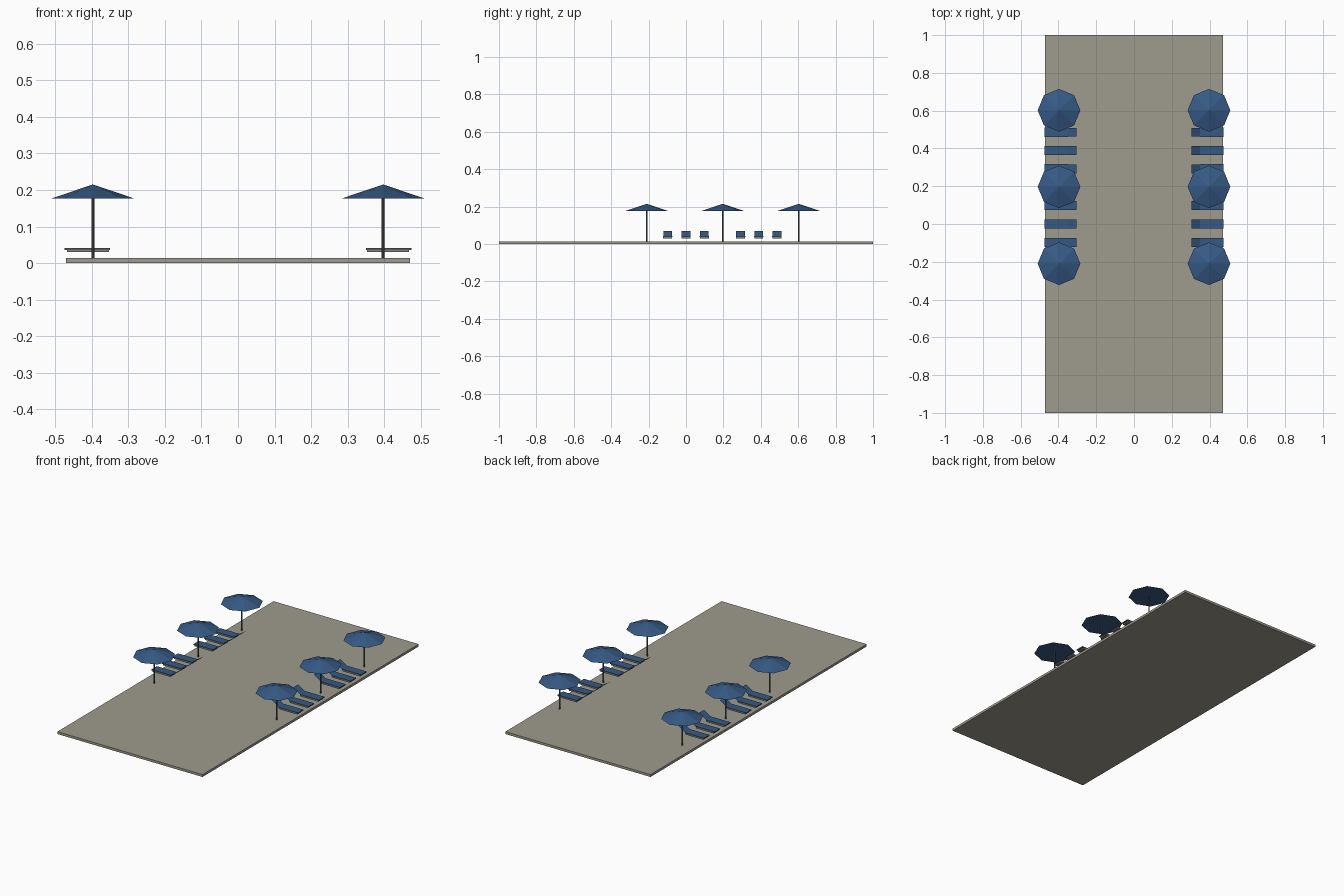
import bpy, bmesh, math
from mathutils import Matrix

if "Cube" in bpy.data.objects:
    bpy.data.objects.remove(bpy.data.objects["Cube"])


def material(name, rgb):
    m = bpy.data.materials.new(name)
    m.diffuse_color = (*rgb, 1)
    m.use_nodes = True
    m.node_tree.nodes["Principled BSDF"].inputs["Base Color"].default_value = m.diffuse_color
    return m


STONE = material("warm grey stone", (0.345, 0.325, 0.27))
BLUE = material("canvas blue", (0.037, 0.102, 0.235))
DARK = material("dark grey metal", (0.11, 0.11, 0.115))
GREY = material("mid grey frame", (0.22, 0.22, 0.22))


def finish(bm, name, *mats):
    mesh = bpy.data.meshes.new(name)
    bm.to_mesh(mesh)
    bm.free()
    for m in mats:
        mesh.materials.append(m)
    ob = bpy.data.objects.new(name, mesh)
    bpy.context.collection.objects.link(ob)
    return ob


def box(name, x0, x1, y0, y1, z0, z1, mat, top=None):
    bm = bmesh.new()
    bmesh.ops.create_cube(bm, size=1)
    for v in bm.verts:
        v.co.x = x0 if v.co.x < 0 else x1
        v.co.y = y0 if v.co.y < 0 else y1
        v.co.z = z0 if v.co.z < 0 else z1
    bmesh.ops.recalc_face_normals(bm, faces=bm.faces)
    if top:  # fabric on the upper face only
        for f in bm.faces:
            f.material_index = 1 if f.normal.z > 0.9 else 0
    return finish(bm, name, mat, *([top] if top else []))


def cone(name, x, y, z0, z1, r0, r1, mat):
    bm = bmesh.new()
    bmesh.ops.create_cone(bm, cap_ends=True, segments=8, radius1=r0, radius2=r1,
                          depth=z1 - z0,
                          matrix=Matrix.Translation((x, y, (z0 + z1) / 2)))
    return finish(bm, name, mat)


def lounger(side, y):
    xs = sorted((side * 0.468, side * 0.353))
    box("lounger_frame", *xs, y - 0.024, y + 0.024, 0.030, 0.0365, GREY)
    xs = sorted((side * 0.475, side * 0.35))
    box("lounger_bed", *xs, y - 0.025, y + 0.025, 0.0365, 0.042, DARK, BLUE)
    # raised backrest: a thin tilted sheet rising towards the middle
    bm = bmesh.new()
    pts = [(0.352, -1, 0.040), (0.352, 1, 0.040), (0.305, 1, 0.070), (0.305, -1, 0.070)]
    f = bm.faces.new([bm.verts.new((side * px, y + s * 0.0235, pz)) for px, s, pz in pts])
    f.normal_update()
    if f.normal.z < 0:
        f.normal_flip()
    finish(bm, "lounger_backrest", BLUE)


# paved deck
box("deck", -0.47, 0.47, -1, 1, 0, 0.014, STONE)

# two mirrored rows of parasols and loungers
for side in (-1, 1):
    for y in (-0.21, 0.197, 0.602):
        cone("parasol_pole", side * 0.397, y, 0.012, 0.185, 0.004, 0.004, DARK)
        cone("parasol_canopy", side * 0.397, y, 0.177, 0.215, 0.113, 0, BLUE)
    for y in (-0.098, 0.0, 0.098, 0.292, 0.389, 0.486):
        lounger(side, y)
